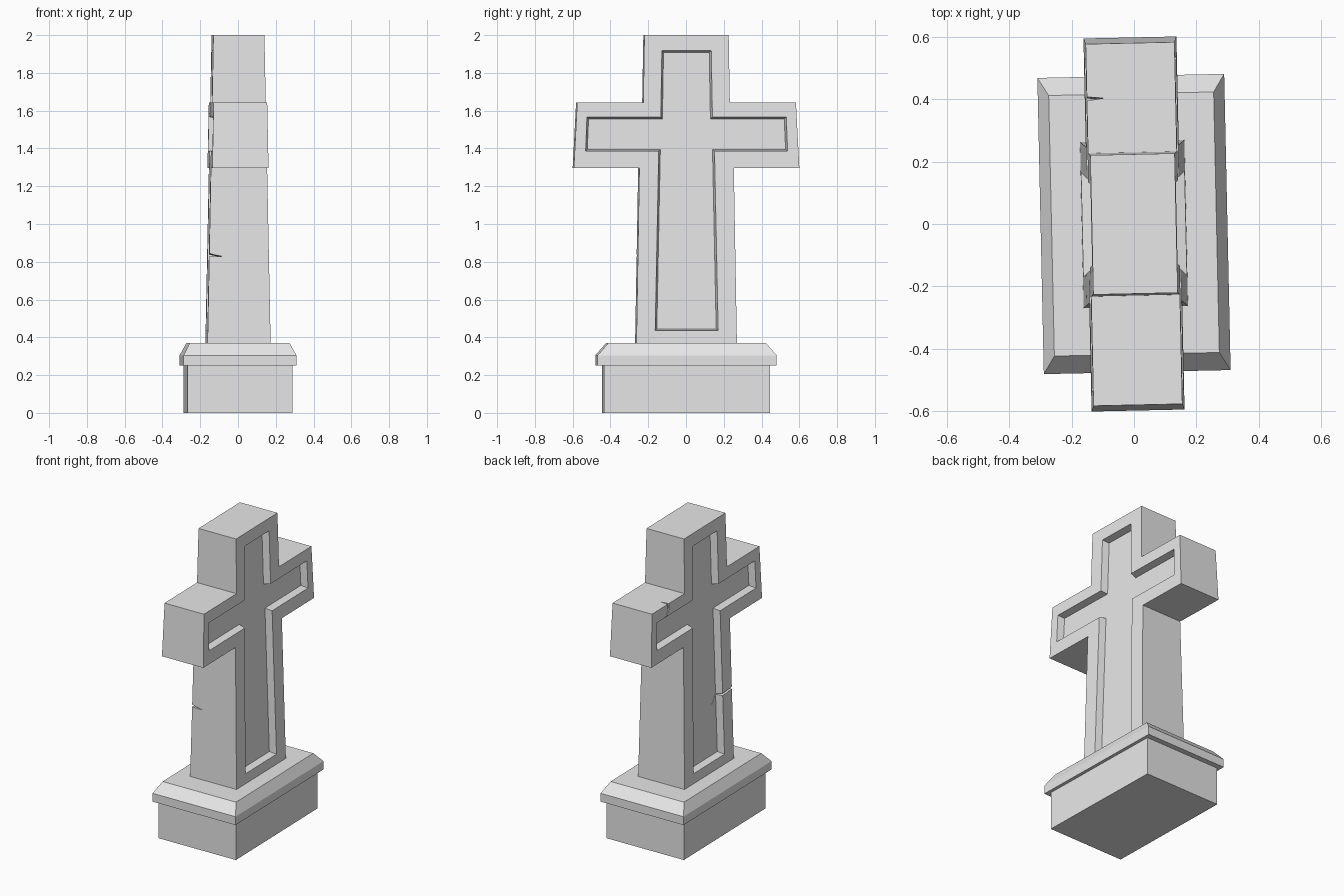
import bpy, bmesh, math

if "Cube" in bpy.data.objects:
    bpy.data.objects.remove(bpy.data.objects["Cube"])

TURN = math.radians(1.25)      # the whole monument is turned slightly

stone = bpy.data.materials.new("pale grey stone")
stone.diffuse_color = (0.8, 0.8, 0.8, 1)
stone.use_nodes = True
stone.node_tree.nodes["Principled BSDF"].inputs["Base Color"].default_value = stone.diffuse_color


def loft(name, rings):
    """Join closed rings of points with side faces and cap both ends."""
    bm = bmesh.new()
    vs = [[bm.verts.new(p) for p in r] for r in rings]
    n = len(rings[0])
    for a, b in zip(vs, vs[1:]):
        for i in range(n):
            j = (i + 1) % n
            bm.faces.new((a[i], a[j], b[j], b[i]))
    bm.faces.new(vs[0][::-1])
    bm.faces.new(vs[-1])
    bmesh.ops.recalc_face_normals(bm, faces=bm.faces)
    me = bpy.data.meshes.new(name)
    bm.to_mesh(me)
    bm.free()
    me.materials.append(stone)
    ob = bpy.data.objects.new(name, me)
    bpy.context.collection.objects.link(ob)
    return ob


def rect(hx, hy, z):
    return [(-hx, -hy, z), (hx, -hy, z), (hx, hy, z), (-hx, hy, z)]


def half_thickness(z):
    return 0.167 - 0.032 * (z - 0.37) / 1.63


def cross_ring(half, side, offset, inset=0.0):
    """Cross outline from its half profile, laid on the tapered face."""
    dz = (inset, inset, inset, -inset, -inset, -inset)
    dz = (dz[0], dz[1], dz[2], dz[3], dz[4], dz[5])
    right = [(y - inset, z + d) for (y, z), d in zip(half, dz)]
    pts = right + [(-y, z) for y, z in reversed(right)]
    return [(side * (half_thickness(z) + offset), y, z) for y, z in pts]


def carve(target, cutter):
    mod = target.modifiers.new("carve", 'BOOLEAN')
    mod.operation = 'DIFFERENCE'
    mod.solver = 'EXACT'
    mod.object = cutter
    cutter.hide_render = True
    bpy.context.view_layer.objects.active = target
    bpy.ops.object.modifier_apply(modifier=mod.name)
    bpy.data.objects.remove(cutter)


def crack(name, path, axis):
    """Wedge along a path of (y, z, width, spine x, drop), open towards -x."""
    rings = []
    for y, z, w, x, drop in path:
        if axis == 'y':        # path runs along y, opening measured in z
            rings.append([(-0.22, y, z + w), (-0.22, y, z - w), (x, y, z - drop)])
        else:                  # path runs along z, opening measured in y
            rings.append([(-0.22, y + w, z), (-0.22, y - w, z), (x, y + drop, z)])
    return loft(name, rings)


# Base block and chamfered cap
base = loft("base_block", [rect(0.278, 0.439, 0), rect(0.278, 0.439, 0.25)])
cap = loft("base_cap", [rect(0.299, 0.474, 0.25), rect(0.299, 0.474, 0.305),
                        rect(0.264, 0.417, 0.37)])

# Tapered cross
outer = [(0.266, 0.365), (0.25, 1.297), (0.597, 1.297), (0.579, 1.643),
         (0.229, 1.643), (0.223, 2.0)]
cross = loft("cross", [cross_ring(outer, -1, 0), cross_ring(outer, 1, 0)])

# Sunken panel on both faces
panel = [(0.167, 0.435), (0.148, 1.385), (0.535, 1.385), (0.528, 1.567),
         (0.137, 1.567), (0.131, 1.918)]
for side in (-1, 1):
    carve(cross, loft("panel_cutter", [cross_ring(panel, side, 0.02, -0.004),
                                       cross_ring(panel, side, -0.045, 0.01)]))

# Weathering cracks: one on the shaft edge, one on the arm top
carve(cross, crack("shaft_crack", [
    (-0.30, 0.852, 0.020, -0.07, 0.025), (-0.20, 0.838, 0.014, -0.09, 0.012),
    (-0.145, 0.835, 0.014, -0.09, 0.010), (-0.115, 0.79, 0.012, -0.10, 0.008),
    (-0.06, 0.735, 0.002, -0.11, 0.0)], 'y'))
carve(cross, crack("arm_crack", [
    (0.405, 1.67, 0.014, -0.085, 0.004), (0.400, 1.61, 0.012, -0.09, 0.0),
    (0.425, 1.57, 0.011, -0.095, 0.0), (0.400, 1.53, 0.008, -0.10, 0.0),
    (0.385, 1.49, 0.002, -0.11, 0.0)], 'z'))

for ob in (base, cap, cross):
    ob.rotation_euler.z = TURN
